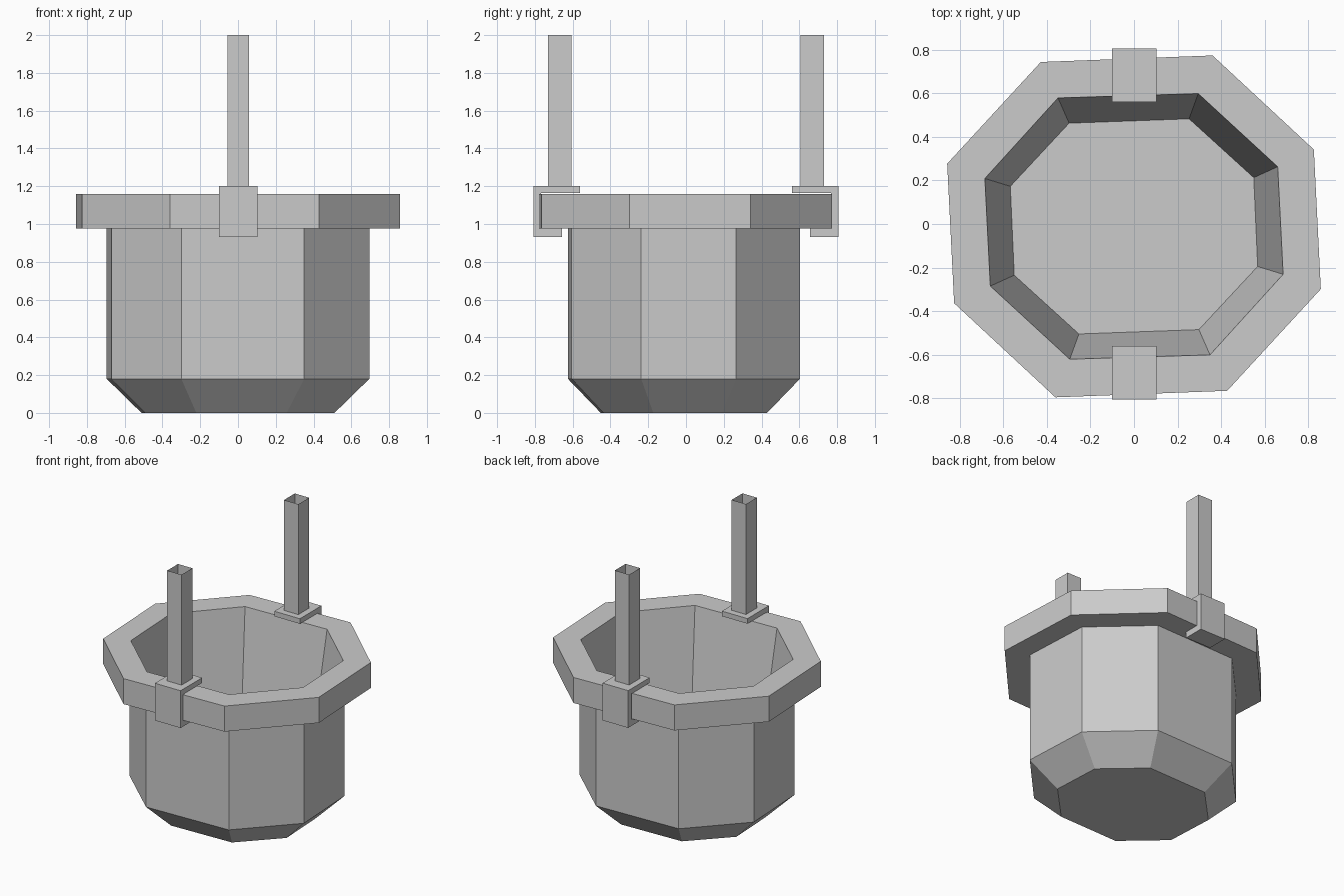
import bpy, bmesh

if "Cube" in bpy.data.objects:
    bpy.data.objects.remove(bpy.data.objects["Cube"])

CY = -0.011  # y centre of the slightly skewed octagon


def finish(bm, name):
    bmesh.ops.recalc_face_normals(bm, faces=bm.faces)
    me = bpy.data.meshes.new(name)
    bm.to_mesh(me)
    bm.free()
    ob = bpy.data.objects.new(name, me)
    bpy.context.collection.objects.link(ob)
    return ob


def octagon(half, sx=1.0, sy=1.0):
    """Half the corners plus their point reflections."""
    pts = half + [(-x, -y) for x, y in half]
    return [(x * sx, y * sy + CY) for x, y in pts]


RIM = [(0.826, 0.353), (0.361, 0.785), (-0.428, 0.755), (-0.858, 0.288)]
BODY = [(0.67, 0.276), (0.30, 0.614), (-0.35, 0.594), (-0.695, 0.226)]
MOUTH = [(0.66, 0.274), (0.295, 0.61), (-0.349, 0.59), (-0.685, 0.22)]
FLOOR = [(0.55, 0.224), (0.253, 0.494), (-0.298, 0.474), (-0.568, 0.184)]

# Bucket: one continuous skin from the underside, over the rim, to the inner floor
sections = [
    (octagon(BODY, 0.735, 0.717), 0.0),
    (octagon(BODY), 0.18),
    (octagon(BODY), 0.975),
    (octagon(RIM), 0.975),
    (octagon(RIM), 1.16),
    (octagon(MOUTH), 1.16),
    (octagon(FLOOR), 0.35),
]
bm = bmesh.new()
rings = [[bm.verts.new((x, y, z)) for x, y in pts] for pts, z in sections]
for a, b in zip(rings, rings[1:]):
    for i in range(8):
        j = (i + 1) % 8
        bm.faces.new((a[i], a[j], b[j], b[i]))
bm.faces.new(rings[0])
bm.faces.new(rings[-1])
finish(bm, "bucket")

# C-shaped clip profile (distance from centre, height)
CLIP = [(0.56, 1.2), (0.807, 1.2), (0.807, 0.93), (0.657, 0.93),
        (0.657, 0.975), (0.768, 0.975), (0.768, 1.163), (0.56, 1.163)]

for side, label in ((-1, "front"), (1, "back")):
    # Clip gripping the rim
    bm = bmesh.new()
    face = bm.faces.new([bm.verts.new((-0.101, side * y, z)) for y, z in CLIP])
    ext = bmesh.ops.extrude_face_region(bm, geom=[face])
    moved = [g for g in ext["geom"] if isinstance(g, bmesh.types.BMVert)]
    bmesh.ops.translate(bm, verts=moved, vec=(0.205, 0, 0))
    finish(bm, label + "_clip")

    # Open-topped square hanger strap
    y = side * 0.669
    bm = bmesh.new()
    corners = [(-0.056, -0.062), (0.059, -0.062), (0.059, 0.062), (-0.056, 0.062)]
    low, high = [[bm.verts.new((cx, y + cy, z)) for cx, cy in corners]
                 for z in (1.195, 2.0)]
    for i in range(4):
        j = (i + 1) % 4
        bm.faces.new((low[i], low[j], high[j], high[i]))
    finish(bm, label + "_hanger")
